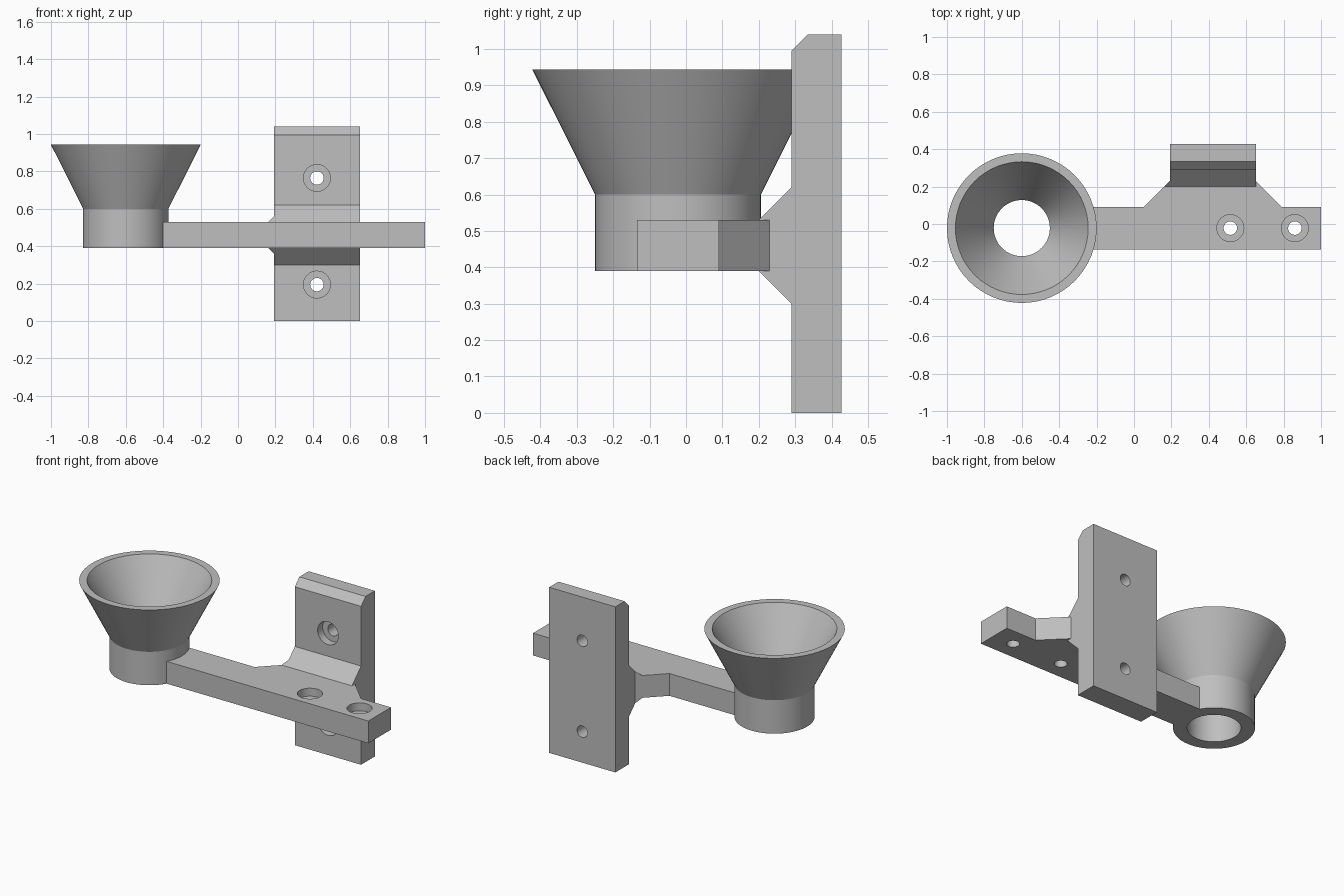
import bpy, bmesh, math
from mathutils import Matrix, Vector

old = bpy.data.objects.get("Cube")
if old:
    bpy.data.objects.remove(old)

grey = bpy.data.materials.new("plain grey")
grey.use_nodes = True
grey.diffuse_color = (0.52, 0.52, 0.52, 1)
grey.node_tree.nodes["Principled BSDF"].inputs["Base Color"].default_value = grey.diffuse_color

MID_Y = -0.022                    # centre line of the arm and funnel
ARM_LOW, ARM_HIGH = 0.39, 0.53
PLATE_L, PLATE_R = 0.192, 0.652
PLATE_FRONT, PLATE_BACK, PLATE_TOP = 0.29, 0.427, 1.04
AXES = {"x": lambda a, b, d: (d, a, b), "z": lambda a, b, d: (a, b, d)}


def add_object(name, bm):
    bmesh.ops.recalc_face_normals(bm, faces=bm.faces)
    mesh = bpy.data.meshes.new(name)
    bm.to_mesh(mesh)
    bm.free()
    mesh.materials.append(grey)
    obj = bpy.data.objects.new(name, mesh)
    bpy.context.collection.objects.link(obj)
    return obj


def prism(name, outline, axis, start, end):
    """Extrude a 2D outline along an axis."""
    bm = bmesh.new()
    place = AXES[axis]
    face = bm.faces.new([bm.verts.new(place(a, b, start)) for a, b in outline])
    grown = bmesh.ops.extrude_face_region(bm, geom=[face])["geom"]
    verts = [g for g in grown if isinstance(g, bmesh.types.BMVert)]
    bmesh.ops.translate(bm, verts=verts, vec=place(0, 0, end - start))
    return add_object(name, bm)


def lathe(name, profile, centre, closed=False, direction=(0, 0, 1), steps=64):
    """Spin a (radius, height) profile, then turn it towards a direction."""
    bm = bmesh.new()
    verts = [bm.verts.new((r, 0, h)) for r, h in profile]
    edges = [bm.edges.new(pair) for pair in zip(verts, verts[1:])]
    if closed:
        edges.append(bm.edges.new((verts[-1], verts[0])))
    bmesh.ops.spin(bm, geom=verts + edges, cent=(0, 0, 0), axis=(0, 0, 1),
                   angle=math.tau, steps=steps, use_duplicate=False)
    bmesh.ops.remove_doubles(bm, verts=bm.verts, dist=0.0001)
    turn = Vector((0, 0, 1)).rotation_difference(Vector(direction)).to_matrix().to_4x4()
    bm.transform(Matrix.Translation(centre) @ turn)
    return add_object(name, bm)


def activate(obj):
    bpy.ops.object.select_all(action="DESELECT")
    obj.select_set(True)
    bpy.context.view_layer.objects.active = obj


def cut(obj, cutter, operation="DIFFERENCE"):
    mod = obj.modifiers.new("cut", "BOOLEAN")
    mod.operation, mod.solver, mod.object = operation, "EXACT", cutter
    activate(obj)
    bpy.ops.object.modifier_apply(modifier=mod.name)
    bpy.data.objects.remove(cutter)


def screw_hole(obj, surface_point, direction):
    """Counterbored hole opening towards the given direction."""
    profile = [(0, -0.3), (0.036, -0.3), (0.036, -0.05), (0.072, -0.05), (0.072, 0.05), (0, 0.05)]
    cut(obj, lathe("hole_cutter", profile, surface_point, direction=direction, steps=32))


def arm_outline(back):
    front, rear, flare = -0.135, 0.09, 0.14
    return [(-0.42, front), (1, front), (1, rear), (PLATE_R + flare, rear),
            (PLATE_R, rear + flare), (PLATE_R, back), (PLATE_L, back),
            (PLATE_L, rear + flare), (PLATE_L - flare, rear), (-0.42, rear)]


# Funnel with a straight neck
funnel = lathe("funnel", [(0.228, ARM_LOW), (0.228, 0.6), (0.4, 0.943), (0.355, 0.943),
                          (0.15, 0.6), (0.15, ARM_LOW)], (-0.6, MID_Y, 0), closed=True)

# Arm with a flared root and two screw holes
arm = prism("arm", arm_outline(PLATE_FRONT), "z", ARM_LOW, ARM_HIGH)
for x in (0.515, 0.86):
    screw_hole(arm, (x, MID_Y, ARM_HIGH), (0, 0, 1))

# Back plate with a chamfered top edge and two screw holes
plate = prism("back_plate", [(PLATE_FRONT, 0), (PLATE_BACK, 0), (PLATE_BACK, PLATE_TOP),
                             (PLATE_FRONT + 0.045, PLATE_TOP),
                             (PLATE_FRONT, PLATE_TOP - 0.045)], "x", PLATE_L, PLATE_R)
for z in (0.195, 0.765):
    screw_hole(plate, (0.422, PLATE_FRONT, z), (0, -1, 0))

# Gussets above and below the arm, trimmed to its flare
parts = [funnel, arm, plate]
for name, z, rise in (("upper_gusset", ARM_HIGH, 0.09), ("lower_gusset", ARM_LOW, -0.09)):
    gusset = prism(name, [(0.2, z), (PLATE_FRONT, z), (PLATE_FRONT, z + rise)], "x", 0.1, PLATE_R)
    cut(gusset, prism("trim_cutter", arm_outline(0.35), "z", 0.2, 0.8), "INTERSECT")
    parts.append(gusset)

for part in parts:
    activate(part)
    bpy.ops.object.shade_smooth_by_angle(angle=math.radians(25))
